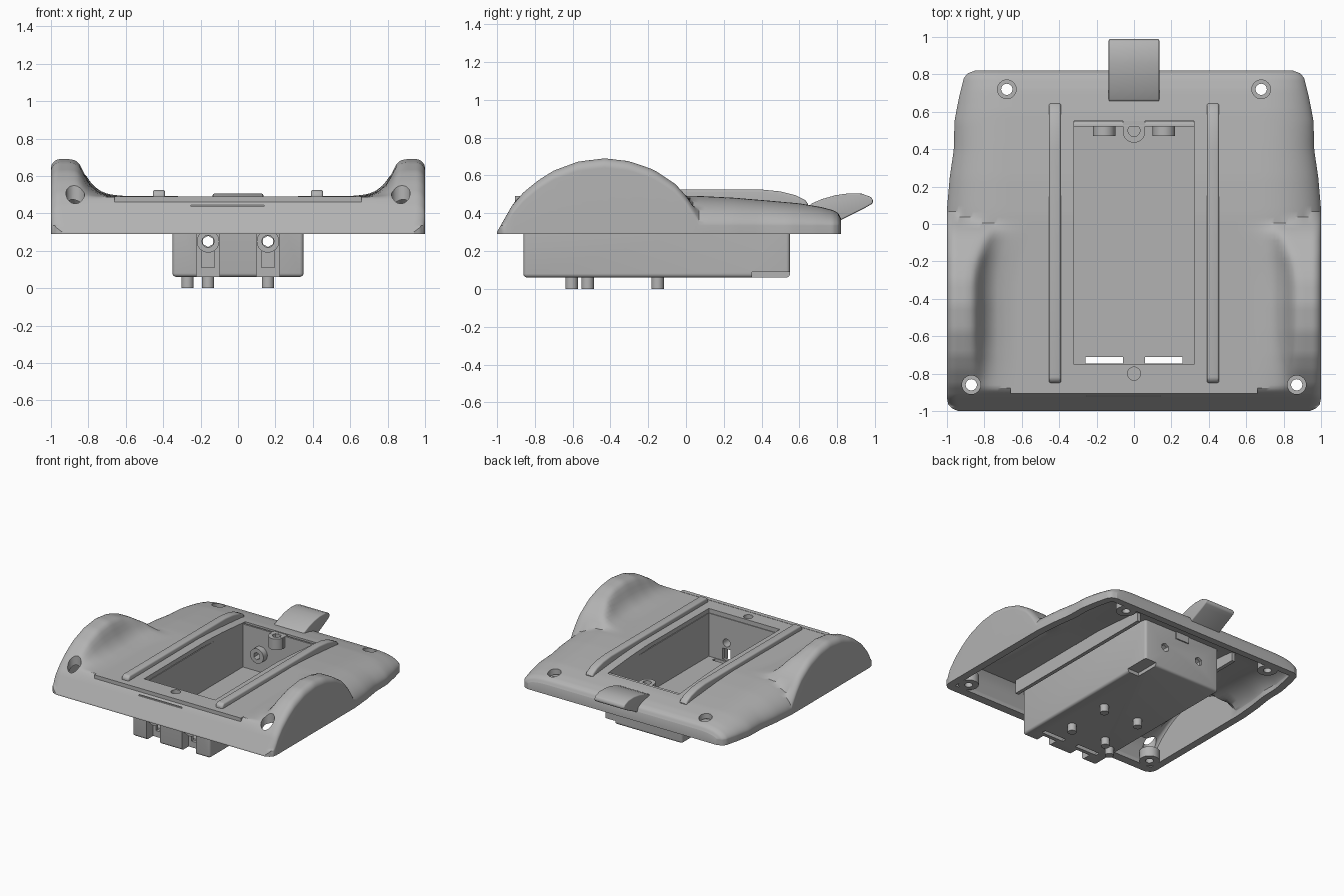
import bpy, bmesh, math
from mathutils import Matrix, Vector

if "Cube" in bpy.data.objects:
    bpy.data.objects.remove(bpy.data.objects["Cube"], do_unlink=True)

grey = bpy.data.materials.new("plain_grey")
grey.use_nodes = True
GREY = (0.45, 0.45, 0.45, 1)
grey.diffuse_color = GREY
grey.node_tree.nodes["Principled BSDF"].inputs["Base Color"].default_value = GREY


def add(name, bm):
    bmesh.ops.recalc_face_normals(bm, faces=bm.faces)
    me = bpy.data.meshes.new(name)
    bm.to_mesh(me)
    bm.free()
    me.materials.append(grey)
    ob = bpy.data.objects.new(name, me)
    bpy.context.scene.collection.objects.link(ob)
    return ob


def box(name, x0, x1, y0, y1, z0, z1):
    bm = bmesh.new()
    size = Matrix.Diagonal((abs(x1 - x0), y1 - y0, z1 - z0, 1))
    mid = Matrix.Translation(((x0 + x1) / 2, (y0 + y1) / 2, (z0 + z1) / 2))
    bmesh.ops.create_cube(bm, size=1, matrix=mid @ size)
    return add(name, bm)


def rod(name, a, b, r, sides=32):
    a, b = Vector(a), Vector(b)
    bm = bmesh.new()
    turn = (b - a).to_track_quat('Z', 'Y').to_matrix().to_4x4()
    bmesh.ops.create_cone(bm, cap_ends=True, segments=sides, radius1=r, radius2=r,
                          depth=(b - a).length, matrix=Matrix.Translation((a + b) / 2) @ turn)
    return add(name, bm)


def side_profile(name, points, x0, x1):
    bm = bmesh.new()
    face = bm.faces.new([bm.verts.new((x0, y, z)) for y, z in points])
    grown = bmesh.ops.extrude_face_region(bm, geom=[face])["geom"]
    bmesh.ops.translate(bm, vec=(x1 - x0, 0, 0),
                        verts=[g for g in grown if isinstance(g, bmesh.types.BMVert)])
    return add(name, bm)


def apply(ob, mod):
    bpy.context.view_layer.objects.active = ob
    bpy.ops.object.modifier_apply(modifier=mod.name)


def bevel(ob, width, segments=4):
    mod = ob.modifiers.new("round", 'BEVEL')
    mod.width, mod.segments, mod.limit_method = width, segments, 'ANGLE'
    mod.angle_limit = math.radians(40)
    apply(ob, mod)


def cut(ob, *cutters):
    for c in cutters:
        mod = ob.modifiers.new("cut", 'BOOLEAN')
        mod.operation, mod.solver, mod.object = 'DIFFERENCE', 'EXACT', c
        apply(ob, mod)
        bpy.data.objects.remove(c, do_unlink=True)


def along(points, t):
    if t <= points[0][0]:
        return points[0][1]
    for (a, p), (b, q) in zip(points, points[1:]):
        if t <= b:
            return p + (q - p) * (t - a) / (b - a)
    return points[-1][1]


# Curves that define the cover: half width, deck height, grip height, grip cross-section
WIDTH = [(-1, .94), (-.985, .975), (-.965, .993), (-.93, 1), (.08, 1), (.25, .985), (.4, .963),
         (.55, .96), (.68, .935), (.78, .91), (.805, .89), (.82, .85)]
DECK = [(-1, .3), (-.92, .44), (-.885, .488), (.05, .492), (.25, .482), (.42, .468),
        (.6, .452), (.72, .432), (.78, .415), (.805, .4), (.82, .37)]
GRIP = [(-1, .3), (-.92, .44), (-.86, .51), (-.78, .575), (-.7, .625), (-.57, .673), (-.43, .69),
        (-.3, .675), (-.17, .63), (-.05, .55), (.03, .455), (.08, .33)]
BLEND = [(.64, 0), (.7, .05), (.75, .14), (.79, .32), (.82, .58), (.84, .82), (.865, .96), (.9, 1)]


def height(x, y):
    x, hw, deck = abs(x), along(WIDTH, y), along(DECK, y)
    x = min(x, hw)
    t = min(1, max(0, (x - .66) / (hw - .66)))
    shoulder = min(deck, .335) + max(0, deck - .335) * (1 - t ** 2.5) ** .6
    flare = .1 * max(0, min(1, (y + .35) / .35)) ** 2
    grip = deck + (along(GRIP, y) - deck) * along(BLEND, x + flare)
    edge = min(1, max(0, 1 - (hw - x) / .05))
    grip -= .05 * (1 - math.sqrt(1 - edge * edge))
    return max(.295, shoulder, grip)


def inner_height(x, y):
    near = [height(x + i, y + j) for i in (-.045, 0, .045) for j in (-.04, 0, .04)]
    return max(.28, min(near) - .035)


def cover_solid(name, top, y0, y1, inset, floor, rows, cols):
    bm = bmesh.new()
    ys = [y0 + (y1 - y0) * (1 - math.cos(math.pi * i / rows)) / 2 for i in range(rows + 1)]
    us = [math.sin(math.pi * (j / cols - .5)) for j in range(cols + 1)]
    upper, lower = [], []
    for y in ys:
        xs = [u * (along(WIDTH, y) - inset) for u in us]
        upper.append([bm.verts.new((x, y, top(x, y))) for x in xs])
        lower.append([bm.verts.new((x, y, floor)) for x in xs])
    for g in (upper, lower):
        for a, b in zip(g, g[1:]):
            for j in range(cols):
                bm.faces.new((a[j], a[j + 1], b[j + 1], b[j]))
    rims = [(upper[k], lower[k]) for k in (0, -1)]
    rims += [([r[k] for r in upper], [r[k] for r in lower]) for k in (0, -1)]
    for a, b in rims:
        for j in range(len(a) - 1):
            bm.faces.new((a[j], a[j + 1], b[j + 1], b[j]))
    return add(name, bm)


# Hollow cover with grips, pocket opening and front groove
cover = cover_solid("cover", height, -1, .82, 0, .29, 90, 100)
cut(cover, cover_solid("cavity", inner_height, -.93, .765, .06, .26, 40, 60),
    box("opening", -.32, .32, -.75, .55, .2, .8),
    box("groove", -.25, .14, -.94, -.908, .436, .444))

# Corner screw posts with counterbored holes
for side, tag in ((1, "left"), (-1, "right")):
    for x, y, top, end in ((.68, .72, .385, "rear"), (.87, -.86, .37, "front")):
        x *= side
        post = rod(f"{end}_{tag}_screw_post", (x, y, .29), (x, y, top), .075)
        cut(post, rod("hole", (x, y, .2), (x, y, .8), .03))
        cut(cover, rod("hole", (x, y, .2), (x, y, .8), .03),
            rod("counterbore", (x, y, top), (x, y, .8), .05))

# Front lip, side rails and underside ribs
box("front_lip", -.66, .66, -.905, -.87, .45, .49)
RAIL = [(-.85, .47), (-.85, .505), (-.83, .525), (.4, .525), (.5, .515), (.58, .495),
        (.63, .47), (.645, .45), (.645, .43), (.4, .44)]
for side, tag in ((1, "left"), (-1, "right")):
    rail = side_profile(f"{tag}_rail", RAIL, .39 * side, .455 * side)
    bevel(rail, .012, 3)
    box(f"{tag}_rib", side * .44, side * .47, -.8, .6, .34, .45)

# Pocket box with front prongs
pocket = box("pocket_box", -.35, .35, -.86, .55, .06, .45)
bevel(pocket, .02)
cut(pocket, box("inside", -.32, .32, -.75, .52, .1, .6),
    box("corner_step", .25, .4, .35, .6, 0, .088))
for s in (-1, 1):
    x = s * .16
    cut(pocket, box("recess", x - .062, x + .062, -.9, -.775, 0, .42),
        box("floor_slot", x - .1, x + .1, -.745, -.71, 0, .15),
        box("wall_slot", x - .035, x + .035, -.8, -.7, .11, .2),
        rod("screw_hole", (x, -.9, .25), (x, -.7, .25), .032),
        rod("nut_hole", (x, .4, .25), (x, .6, .25), .035, 6))
    tube = rod("front_screw_tube", (x, -.855, .25), (x, -.77, .25), .06)
    cut(tube, rod("hole", (x, -.9, .25), (x, -.7, .25), .032))
    collar = rod("rear_nut_collar", (x, .47, .25), (x, .53, .25), .06)
    cut(collar, rod("hole", (x, .4, .25), (x, .6, .25), .03, 6))

# Screw tab at the rear of the pocket, screw hole at the front
tab = box("rear_screw_tab", -.06, .06, .49, .56, .36, .45)
tab_end = rod("rear_screw_tab_end", (0, .495, .36), (0, .495, .449), .06)
for ob in (tab, tab_end):
    cut(ob, rod("hole", (0, .5, .38), (0, .5, .6), .032))
for ob in (cover, pocket):
    cut(ob, rod("hole", (0, -.8, .38), (0, -.8, .6), .035))

# Feet under the pocket
for x, y in ((.16, -.52), (-.16, -.52), (.16, -.15), (-.16, -.15), (-.27, -.605)):
    rod("locating_pin", (x, y, 0), (x, y, .08), .033)

# Rear pull tab
PULL = [(.645, .42), (.66, .45), (.72, .475), (.79, .495), (.86, .505), (.93, .503), (.98, .485),
        (.99, .465), (.985, .45), (.95, .43), (.82, .365), (.75, .38)]
pull = side_profile("pull_tab", PULL, -.135, .135)
bevel(pull, .02)

# Smooth shading with sharp edges kept
for ob in list(bpy.context.scene.objects):
    if ob.type == 'MESH':
        bpy.ops.object.select_all(action='DESELECT')
        ob.select_set(True)
        bpy.context.view_layer.objects.active = ob
        bpy.ops.object.shade_smooth_by_angle(angle=math.radians(32))
